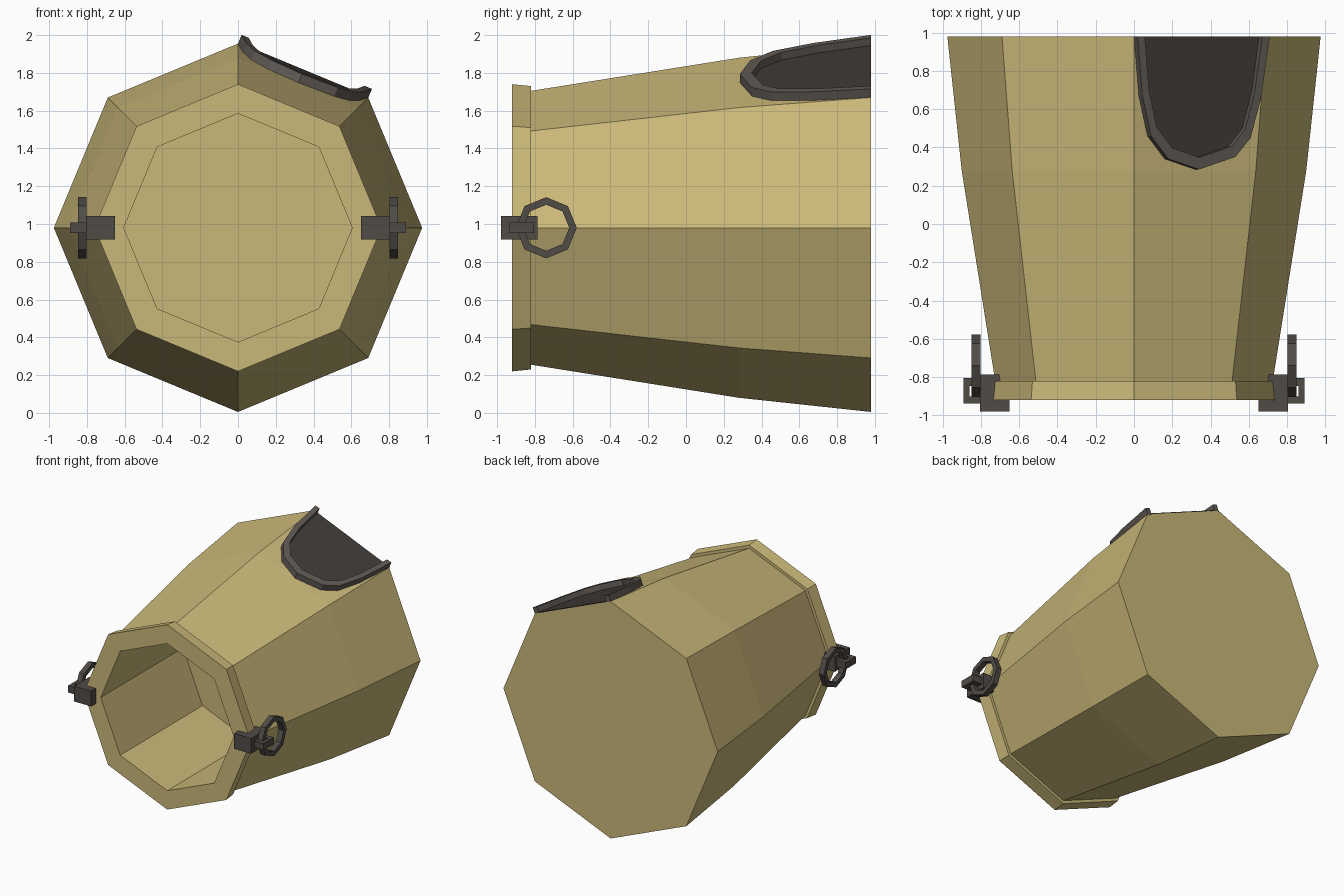
import bpy, bmesh, math

if "Cube" in bpy.data.objects:
    bpy.data.objects.remove(bpy.data.objects["Cube"])

def material(name, rgb):
    m = bpy.data.materials.new(name)
    m.diffuse_color = (*rgb, 1)
    m.use_nodes = True
    m.node_tree.nodes["Principled BSDF"].inputs["Base Color"].default_value = m.diffuse_color
    return m

GOLD = material("straw yellow", (0.59, 0.48, 0.19))
TRIM = material("trim grey", (0.115, 0.10, 0.088))
IRON = material("iron grey", (0.08, 0.07, 0.062))
DARK = material("opening dark", (0.05, 0.043, 0.038))
CZ = 0.98  # height of the barrel axis

def finish(name, bm, mat):
    bmesh.ops.recalc_face_normals(bm, faces=bm.faces)
    me = bpy.data.meshes.new(name)
    bm.to_mesh(me)
    bm.free()
    me.materials.append(mat)
    ob = bpy.data.objects.new(name, me)
    bpy.context.collection.objects.link(ob)
    return ob

def skin(bm, rings, closed_ring):
    # quads between successive rings of vertices
    for a, b in zip(rings, rings[1:]):
        n = len(a)
        for i in range(n if closed_ring else n - 1):
            j = (i + 1) % n
            bm.faces.new((a[i], a[j], b[j], b[i]))

# Barrel: eight-sided body, front collar and hollow mouth
bm = bmesh.new()
profile = [(0.98, 0.975), (0.28, 0.90), (-0.82, 0.725), (-0.82, 0.75),
           (-0.92, 0.76), (-0.92, 0.605), (0.15, 0.605)]
rings = []
for y, r in profile:
    rings.append([bm.verts.new((r * math.cos(k * math.pi / 4), y, CZ + r * math.sin(k * math.pi / 4)))
                  for k in range(8)])
skin(bm, rings, True)
bm.faces.new(rings[0])
bm.faces.new(rings[-1])
finish("barrel_body", bm, GOLD)

# Opening on the upper right panel: points lie on the sloping panel
NX, NZ = math.sin(math.pi / 8), math.cos(math.pi / 8)

def on_panel(x, y, lift):
    r = 0.90 + (y - 0.28) * 0.075 / 0.70
    z = CZ + (r * NZ - NX * x) / NZ
    return (x + NX * lift, y, z + NZ * lift)

outer = [(0.0, 0.98), (0.025, 0.67), (0.07, 0.46), (0.16, 0.34), (0.32, 0.285),
         (0.51, 0.35), (0.59, 0.45), (0.645, 0.66), (0.69, 0.98)]
inner = [(0.34 + (x - 0.34) * 0.89, 0.98 + (y - 0.98) * 0.91) for x, y in outer]

# Raised U-shaped border
bm = bmesh.new()
sections = []
for (xo, yo), (xi, yi) in zip(outer, inner):
    sections.append([bm.verts.new(on_panel(*p)) for p in
                     ((xo, yo, -0.01), (xo, yo, 0.05), (xi, yi, 0.05), (xi, yi, -0.01))])
skin(bm, sections, True)
bm.faces.new(sections[0])
bm.faces.new(sections[-1])
finish("opening_border", bm, TRIM)

# Dark plate inside the border
bm = bmesh.new()
low = [bm.verts.new(on_panel(x, y, -0.002)) for x, y in inner]
top = [bm.verts.new(on_panel(x, y, 0.006)) for x, y in inner]
skin(bm, [low, top], True)
bm.faces.new(low)
bm.faces.new(top)
finish("opening_plate", bm, DARK)

# Handles on both sides: bracket, staple and eight-sided ring
def box(name, s, x, y, z):
    bm = bmesh.new()
    bmesh.ops.create_cube(bm, size=1)
    for v in bm.verts:
        v.co = [(lo + hi) / 2 + c * (hi - lo) for c, (lo, hi) in zip(v.co, (x, y, z))]
        v.co.x *= s
    return finish(name, bm, IRON)

for side, s in (("left", -1), ("right", 1)):
    box(side + "_bracket", s, (0.65, 0.805), (-0.98, -0.785), (0.917, 1.043))
    zs = (0.952, 1.008)
    box(side + "_staple_front", s, (0.79, 0.865), (-0.937, -0.90), zs)
    box(side + "_staple_back", s, (0.79, 0.865), (-0.845, -0.805), zs)
    box(side + "_staple_end", s, (0.86, 0.89), (-0.937, -0.805), zs)
    bm = bmesh.new()
    loops = []
    for k in range(8):
        a = k * math.pi / 4
        loops.append([bm.verts.new((s * x, -0.74 + r * math.cos(a), CZ + r * math.sin(a)))
                      for x, r in ((0.803, 0.162), (0.848, 0.162), (0.848, 0.122), (0.803, 0.122))])
    skin(bm, loops + [loops[0]], True)
    finish(side + "_ring", bm, IRON)
